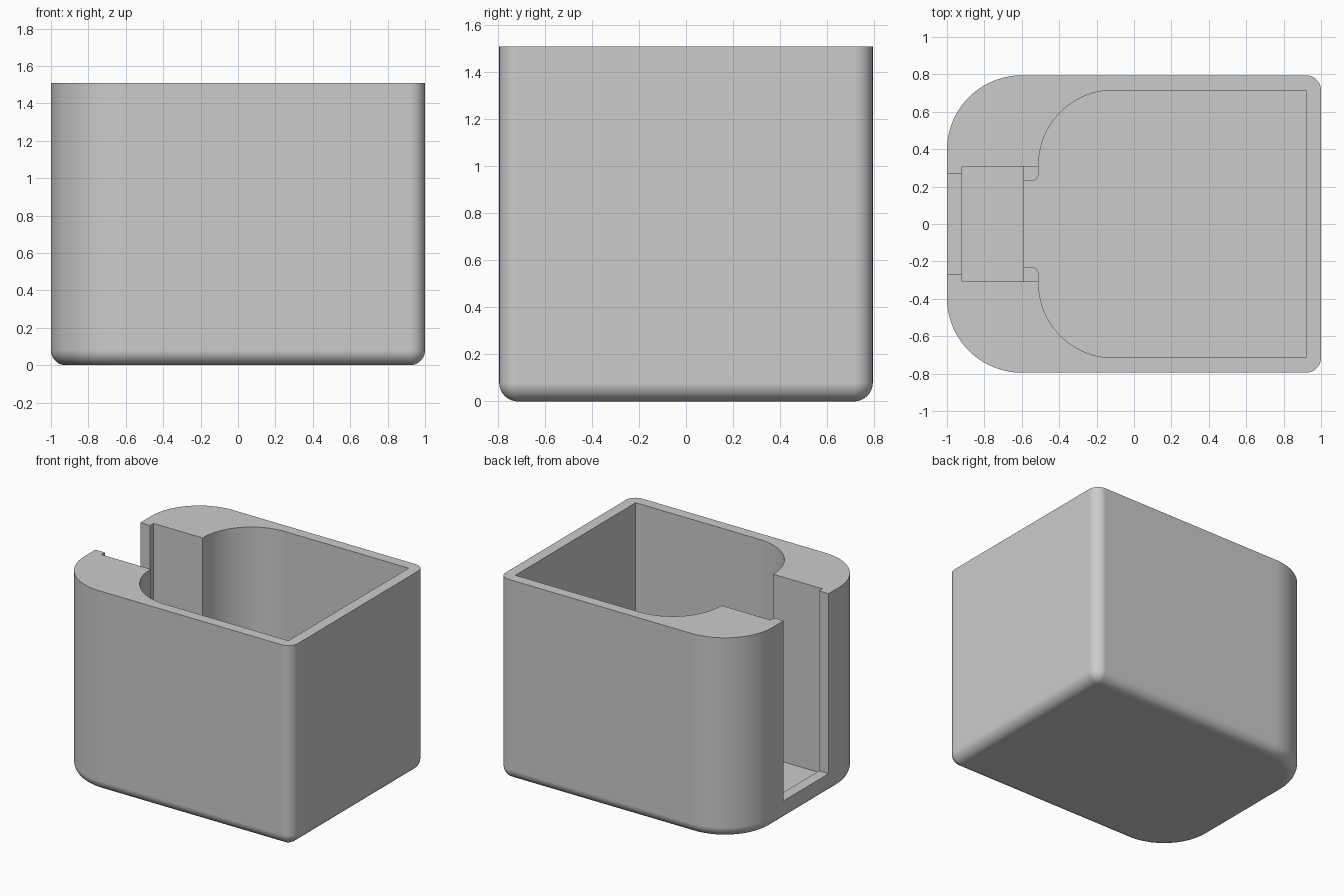
import bpy
import bmesh
from math import cos, sin, pi, radians
from mathutils import Vector

HEIGHT, WALL = 1.51, 0.08
ABOVE = HEIGHT + 0.1
LIP_TOP = 0.5

cube = bpy.data.objects.get("Cube")
if cube:
    bpy.data.objects.remove(cube, do_unlink=True)

grey = bpy.data.materials.new("light grey")
grey.use_nodes = True
grey.diffuse_color = (0.6, 0.6, 0.6, 1)
grey.node_tree.nodes["Principled BSDF"].inputs["Base Color"].default_value = (0.6, 0.6, 0.6, 1)


def arc(cx, cy, r, start, end, steps=16):
    """Points along an arc, angles in degrees."""
    angles = [radians(start + (end - start) * i / steps) for i in range(steps + 1)]
    return [(cx + r * cos(a), cy + r * sin(a)) for a in angles]


def mirrored(half):
    """Close a half outline by mirroring it over the x axis."""
    return half + [(x, -y) for x, y in reversed(half)]


def loft(name, rings):
    """Skin a stack of matching rings and cap both ends."""
    bm = bmesh.new()
    loops = [[bm.verts.new(p) for p in ring] for ring in rings]
    n = len(loops[0])
    for low, high in zip(loops, loops[1:]):
        for i in range(n):
            j = (i + 1) % n
            bm.faces.new((low[i], low[j], high[j], high[i]))
    bm.faces.new(loops[0])
    bm.faces.new(loops[-1])
    bmesh.ops.remove_doubles(bm, verts=bm.verts, dist=1e-5)
    bmesh.ops.recalc_face_normals(bm, faces=bm.faces)
    mesh = bpy.data.meshes.new(name)
    bm.to_mesh(mesh)
    bm.free()
    mesh.materials.append(grey)
    obj = bpy.data.objects.new(name, mesh)
    bpy.context.collection.objects.link(obj)
    return obj


def shell_ring(inset, z):
    """Outer outline: small corners at +x, large corners at -x."""
    half = arc(0.92, 0.715, WALL - inset, 0, 90, 10) + arc(-0.6, 0.395, 0.4 - inset, 90, 180, 28)
    return [Vector((x, y, z)) for x, y in mirrored(half)]


# Outer body with a rounded bottom edge
fillet = [radians(90 * i / 10) for i in range(11)]
rings = [shell_ring(WALL * (1 - sin(a)), WALL * (1 - cos(a))) for a in fillet]
body = loft("container_body", rings + [shell_ring(0, HEIGHT)])

# Main cavity, with the narrow gap between the two rounded lips
plan = mirrored([(0.92, 0.715)] + arc(-0.11, 0.315, 0.4, 90, 180, 28)
                + arc(-0.55, 0.27, 0.04, 0, -90, 8) + [(-0.592, 0.23)])
cavity = loft("cavity_cutter", [[(x, y, z) for x, y in plan] for z in (WALL, ABOVE)])

# Slot behind the window, stepped to leave the lips standing
side = [(-0.92, 0.12), (-0.59, 0.12), (-0.59, LIP_TOP), (-0.4, LIP_TOP), (-0.4, ABOVE), (-0.92, ABOVE)]
slot = loft("slot_cutter", [[(x, y, z) for x, z in side] for y in (-0.308, 0.308)])

# Window through the end wall, open at the top
opening = [(-1.1, 0.155), (-0.9, 0.155), (-0.9, ABOVE), (-1.1, ABOVE)]
window = loft("window_cutter", [[(x, y, z) for x, z in opening] for y in (-0.267, 0.267)])

bpy.ops.object.select_all(action='DESELECT')
bpy.context.view_layer.objects.active = body
body.select_set(True)
for cutter in (cavity, slot, window):
    mod = body.modifiers.new("cut", 'BOOLEAN')
    mod.operation = 'DIFFERENCE'
    mod.solver = 'EXACT'
    mod.object = cutter
    bpy.ops.object.modifier_apply(modifier=mod.name)
    bpy.data.objects.remove(cutter, do_unlink=True)

# Smooth curves, crisp edges
bpy.ops.object.shade_smooth_by_angle(angle=radians(30))
weighted = body.modifiers.new("weighted_normals", 'WEIGHTED_NORMAL')
weighted.keep_sharp = True
